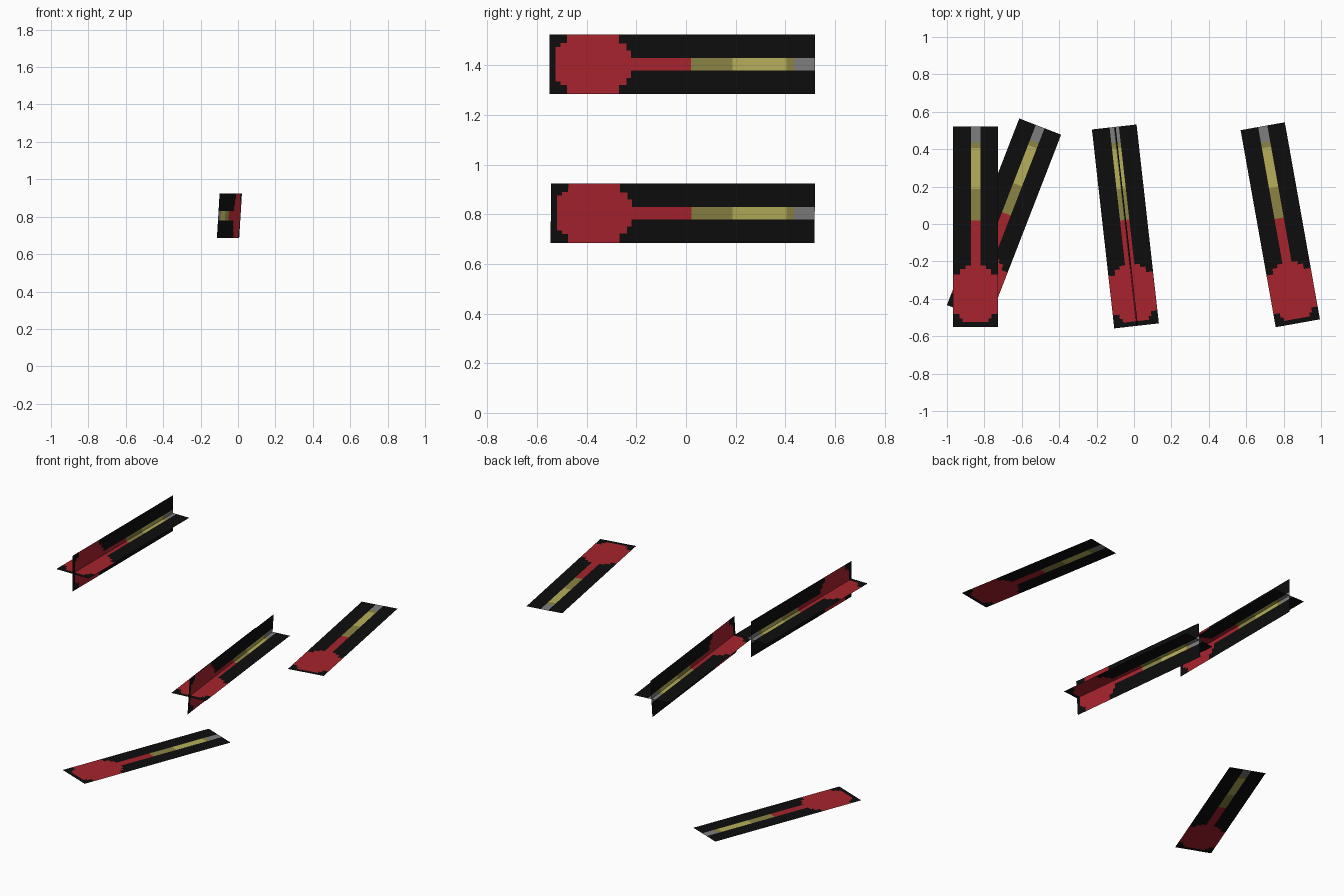
import bpy, bmesh, math
from mathutils import Matrix

if "Cube" in bpy.data.objects:
    bpy.data.objects.remove(bpy.data.objects["Cube"])

W, L = 0.12, 0.535   # half width and half length of every card


def material(name, rgb):
    m = bpy.data.materials.new(name)
    m.diffuse_color = (*rgb, 1)
    m.use_nodes = True
    m.node_tree.nodes["Principled BSDF"].inputs["Base Color"].default_value = m.diffuse_color
    return m


MATS = [material("black", (0.004, 0.004, 0.004)),
        material("red", (0.39, 0.017, 0.026)),
        material("olive", (0.26, 0.23, 0.056)),
        material("yellow", (0.47, 0.43, 0.105)),
        material("grey", (0.21, 0.21, 0.21))]
BLACK, RED, OLIVE, YELLOW, GREY = range(5)

# Bands along the card: end position, half width of the coloured middle, colour
BANDS = [(-0.510, W, BLACK),
         (-0.490, 0.070, RED), (-0.465, 0.085, RED),    # stepped butt of handle
         (-0.255, W, RED),                              # handle
         (-0.225, 0.083, RED), (-0.207, 0.055, RED),    # stepped shoulder
         (0.035, 0.025, RED),                           # neck
         (0.202, 0.025, OLIVE), (0.420, 0.025, YELLOW),
         (0.450, 0.025, OLIVE), (L, 0.025, GREY)]       # tip


def card(name, centre, yaw, tilt=0):
    """Flat rectangle along y, turned about its length by tilt, then about z by yaw."""
    bm = bmesh.new()

    def quad(x0, x1, y0, y1, colour):
        f = bm.faces.new([bm.verts.new((x, y, 0)) for x, y in
                          ((x0, y0), (x1, y0), (x1, y1), (x0, y1))])
        f.material_index = colour

    y0 = -L
    for y1, half, colour in BANDS:
        quad(-half, half, y0, y1, colour)
        if half < W:                       # black surround on both sides
            quad(-W, -half, y0, y1, BLACK)
            quad(half, W, y0, y1, BLACK)
        y0 = y1
    bmesh.ops.remove_doubles(bm, verts=bm.verts, dist=1e-5)
    me = bpy.data.meshes.new(name)
    bm.to_mesh(me)
    bm.free()
    for m in MATS:
        me.materials.append(m)
    ob = bpy.data.objects.new(name, me)
    bpy.context.collection.objects.link(ob)
    ob.matrix_world = (Matrix.Translation(centre)
                       @ Matrix.Rotation(math.radians(yaw), 4, 'Z')
                       @ Matrix.Rotation(math.radians(tilt), 4, 'Y'))


# Single flat cards
card("bottom_card", (-0.695, 0.022, 0.0), -21.2)
card("right_card", (0.782, -0.004, 1.195), 10.1)

# Crossed pairs: one flat card and one upright card
for name, centre, yaw, upright in (("left_cross", (-0.847, -0.015, 1.405), 0, 90),
                                   ("middle_cross", (-0.046, -0.013, 0.805), 6.4, 93.5)):
    card(name + "_flat", centre, yaw)
    card(name + "_upright", centre, yaw, upright)
